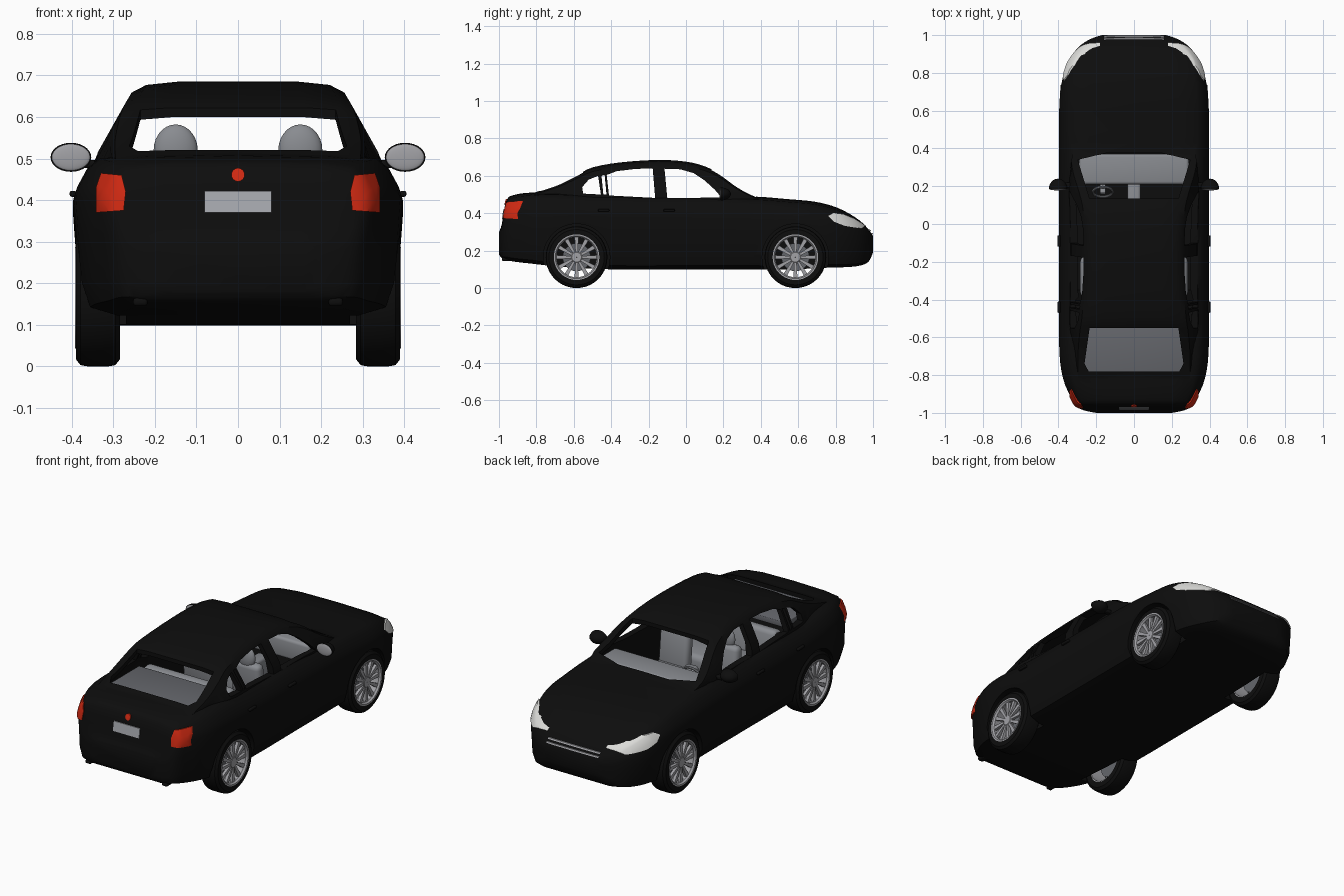
import bpy, bmesh, math
from mathutils import Matrix, Vector

cube = bpy.data.objects.get("Cube")
if cube:
    bpy.data.objects.remove(cube, do_unlink=True)
made = []


def material(name, rgb):
    m = bpy.data.materials.new(name)
    m.use_nodes = True
    m.diffuse_color = (*rgb, 1)
    m.node_tree.nodes["Principled BSDF"].inputs["Base Color"].default_value = (*rgb, 1)
    return m


BLACK = material("black paint", (.004, .004, .004))
SILVER = material("silver", (.36, .36, .38))
TRIM = material("interior grey", (.25, .26, .28))
SHELF = material("dark grey trim", (.13, .135, .15))
RED = material("lamp red", (.62, .022, .006))
LAMP = material("lamp white", (.7, .7, .68))
PLATE = material("plate grey", (.38, .39, .42))


def finish(name, bm, mat):
    bmesh.ops.recalc_face_normals(bm, faces=bm.faces[:])
    mesh = bpy.data.meshes.new(name)
    bm.to_mesh(mesh)
    bm.free()
    ob = bpy.data.objects.new(name, mesh)
    bpy.context.collection.objects.link(ob)
    if mat:
        mesh.materials.append(mat)
        made.append(ob)
    return ob


def loft(name, rings, mat=None):
    bm = bmesh.new()
    rows = [[bm.verts.new(p) for p in r] for r in rings]
    n = len(rows[0])
    for a, b in zip(rows, rows[1:]):
        for i in range(n):
            bm.faces.new((a[i], a[(i + 1) % n], b[(i + 1) % n], b[i]))
    bm.faces.new(rows[0])
    bm.faces.new(rows[-1])
    return finish(name, bm, mat)


def prism(name, polys, axis, lo, hi, mat=None):
    place = {"x": lambda p, d: (d, p[0], p[1]), "y": lambda p, d: (p[0], d, p[1]),
             "z": lambda p, d: (p[0], p[1], d)}[axis]
    bm = bmesh.new()
    for poly in polys:
        a, b = ([bm.verts.new(place(p, d)) for p in poly] for d in (lo, hi))
        bm.faces.new(a)
        bm.faces.new(b)
        for i in range(len(a)):
            j = (i + 1) % len(a)
            bm.faces.new((a[i], a[j], b[j], b[i]))
    return finish(name, bm, mat)


def lathe(name, profile, centre, side, mat, n=40):
    bm = bmesh.new()
    rows = []
    for k in range(n):
        a = math.tau * k / n
        rows.append([bm.verts.new((centre[0] + side * x, centre[1] + r * math.cos(a),
                                   centre[2] + r * math.sin(a))) for x, r in profile])
    for k in range(n):
        a, b = rows[k], rows[(k + 1) % n]
        for i in range(len(a)):
            j = (i + 1) % len(a)
            bm.faces.new((a[i], a[j], b[j], b[i]))
    return finish(name, bm, mat)


def box(name, centre, size, mat, bevel=.02, tilt=0):
    bm = bmesh.new()
    bmesh.ops.create_cube(bm, size=1, matrix=Matrix.Diagonal((*size, 1)))
    bmesh.ops.bevel(bm, geom=bm.edges[:], offset=bevel, segments=3, affect='EDGES', profile=.5)
    bm.transform(Matrix.Translation(centre) @ Matrix.Rotation(tilt, 4, 'X'))
    return finish(name, bm, mat)


def dome(name, centre, size, mat, flat_back=False):
    bm = bmesh.new()
    bmesh.ops.create_uvsphere(bm, u_segments=24, v_segments=14, radius=1)
    if flat_back:
        for v in bm.verts:
            v.co.y = max(v.co.y, 0)
    bm.transform(Matrix.Translation(centre) @ Matrix.Diagonal((*size, 1)))
    return finish(name, bm, mat)


def boolean(ob, tools, op):
    for t in tools:
        m = ob.modifiers.new("cut", 'BOOLEAN')
        m.operation, m.object, m.solver = op, t, 'EXACT'
    bpy.context.view_layer.update()
    dg = bpy.context.evaluated_depsgraph_get()
    mesh = bpy.data.meshes.new_from_object(ob.evaluated_get(dg))
    ob.modifiers.clear()
    ob.data = mesh
    for t in tools:
        bpy.data.objects.remove(t, do_unlink=True)
    return ob


def smooth(rows, steps=3):
    pts = [Vector(r) for r in rows]
    out = []
    for i in range(len(pts) - 1):
        p0, p1, p2, p3 = pts[max(i - 1, 0)], pts[i], pts[i + 1], pts[min(i + 2, len(pts) - 1)]
        for k in range(steps):
            t = k / steps
            out.append(p1 + (p2 - p0) * (t / 2) + (p0 * 2 - p1 * 5 + p2 * 4 - p3) * (t * t / 2)
                       + (p1 * 3 - p0 - p2 * 3 + p3) * (t ** 3 / 2))
    return out + [pts[-1]]


def ring(y, half):
    return [(x, y, z) for x, z in half] + [(-x, y, z) for x, z in reversed(half) if x > 0]


# Lower body: y, half width, underside, top
STATIONS = smooth([
    (-1, .2, .18, .30), (-.985, .27, .16, .34), (-.96, .31, .15, .47), (-.91, .338, .14, .50),
    (-.82, .375, .13, .511), (-.68, .395, .115, .515), (-.4, .397, .1, .5), (0, .397, .1, .497),
    (.35, .397, .1, .49), (.55, .397, .1, .475), (.68, .392, .105, .463), (.78, .376, .11, .44),
    (.86, .348, .112, .405), (.93, .3, .12, .36), (.975, .24, .14, .315), (1, .17, .19, .28)])
SECTION = [(.75, 0), (.92, .05), (.97, .2), (.985, .5), (1, .72), (.975, .8), (.92, .9),
           (.85, .96), (.6, .99), (0, 1)]


def body_loft(name, grow, mat):
    return loft(name, [ring(y * (1 + grow), [(fx * (w + grow), b - grow + fz * (t - b + 2 * grow))
                                             for fx, fz in SECTION])
                       for y, w, b, t in STATIONS], mat)


# Cabin: y, roof height, width factor
ROOF = smooth([(-.86, .495, .84), (-.78, .52, .87), (-.68, .555, .92), (-.58, .605, .97),
               (-.5, .645, 1), (-.35, .672, 1), (-.15, .685, 1), (0, .676, 1), (.1, .651, 1),
               (.18, .61, 1), (.27, .543, .98), (.36, .493, .95), (.45, .45, .9)])


def cabin_ring(y, top, s, base, inset):
    def w(z):
        return (.345 - .56 * max(z - .5, 0)) * s - inset
    zs = [(base + t * (top - base), cut) for t, cut in
          ((0, 0), (.4, 0), (.75, 0), (.9, 0), (.97, .025))]
    return ring(y, [(w(z) - c, z) for z, c in zs] + [(w(top) * .6, top), (0, top)])


car_body = body_loft("car_body", 0, BLACK)
cabin = loft("cabin", [cabin_ring(y, t, s, .42, 0) for y, t, s in ROOF])
boolean(car_body, [cabin], 'UNION')

# Hollow interior, wheel arches and open windows
cavity = loft("cavity", [cabin_ring(y, t - .022, s, .2 if -.38 < y < .28 else .38, .03)
                         for y, t, s in ROOF if -.785 < y < .365])
WHEEL_Y, WHEEL_Z = (-.585, .585), .165
circle = [(math.cos(math.tau * k / 48), math.sin(math.tau * k / 48)) for k in range(48)]
arches = [prism("arch", [[(y + .178 * c, WHEEL_Z + .178 * s) for c, s in circle]], "x",
                side * .27, side * .5) for y in WHEEL_Y for side in (-1, 1)]
quarter = [(-.55, .505), (-.555, .54), (-.52, .58), (-.47, .6), (-.455, .5)]
sliver = [(-.442, .5), (-.452, .6), (-.435, .605), (-.425, .5)]
rear_door = [(-.412, .495), (-.424, .605), (-.37, .625), (-.27, .637), (-.178, .64), (-.165, .482)]
front_door = [(-.1, .481), (-.115, .638), (-.03, .635), (.04, .615), (.1, .575), (.155, .525),
              (.19, .484)]
side_glass = prism("side_glass", [quarter, sliver, rear_door, front_door], "x", -.6, .6)
rear_glass = prism("rear_glass", [[(-.235, -.55), (.235, -.55), (.262, -.74), (.24, -.78),
                                   (-.24, -.78), (-.262, -.74)]], "z", .49, .8)
windscreen = prism("windscreen", [[(-.235, .135), (.235, .135), (.298, .34), (.15, .375),
                                   (-.15, .375), (-.298, .34)]], "z", .47, .8)
boolean(car_body, [cavity] + arches + [side_glass, rear_glass, windscreen], 'DIFFERENCE')


# Lamps and plates that follow the body skin
def panel(name, poly, axis, lo, hi, mat):
    return boolean(body_loft(name, .004, mat), [prism("slice", [poly], axis, lo, hi)], 'INTERSECT')


for side, tag in ((1, "left"), (-1, "right")):
    panel(tag + "_headlight", [(.76, .385), (.79, .402), (.84, .396), (.9, .372), (.96, .335),
                               (.94, .318), (.85, .332), (.79, .355)], "x", side * .18, side * .5, LAMP)
    panel(tag + "_tail_lamp", [(side * x, z) for x, z in
                               ((.275, .375), (.27, .42), (.28, .46), (.33, .465), (.342, .43),
                                (.342, .37))], "y", -1.1, -.855, RED)
panel("number_plate", [(-.08, .37), (.08, .37), (.08, .422), (-.08, .422)], "y", -1.1, -.93, PLATE)
panel("boot_button", [(.016 * c, .461 + .016 * s) for c, s in circle], "y", -1.1, -.92, RED)
for k, z in enumerate((.288, .306)):
    panel(f"grille_bar_{k}", [(-.16, z), (.16, z), (.16, z + .006), (-.16, z + .006)],
          "y", .93, 1.1, SILVER)

# Door handles, mirrors, exhausts
for side, tag in ((1, "left"), (-1, "right")):
    for k, y in enumerate((-.09, -.44)):
        box(f"{tag}_door_handle_{k}", (side * .397, y, .415), (.016, .06, .014), BLACK, .005)
    dome(tag + "_mirror_housing", (side * .402, .185, .503), (.049, .055, .035), BLACK, True)
    dome(tag + "_mirror_glass", (side * .402, .184, .503), (.046, .006, .032), SILVER)
    box(tag + "_mirror_arm", (side * .35, .205, .487), (.05, .03, .02), BLACK, .006)
    box(tag + "_exhaust", (side * .235, -.955, .155), (.035, .06, .02), BLACK, .008)

# Wheels
for y, end in zip(WHEEL_Y, ("rear", "front")):
    for side, tag in ((1, "left"), (-1, "right")):
        name, c = f"{end}_{tag}_", (side * .337, y, WHEEL_Z)
        lathe(name + "tyre", [(-.053, .118), (-.053, .148), (-.042, .162), (-.025, .165),
                              (.025, .165), (.042, .162), (.053, .148), (.053, .118)], c, side, BLACK)
        lathe(name + "rim", [(-.05, .112), (-.05, .12), (.055, .122), (.055, .114), (.045, .107)],
              c, side, SILVER)
        lathe(name + "hub", [(.02, .001), (.02, .034), (.042, .034), (.048, .026), (.048, .001)],
              c, side, SILVER)
        lathe(name + "brake_disc", [(-.01, .001), (-.01, .075), (0, .075), (0, .001)], c, side, SHELF)
        spokes = []
        for k in range(12):
            a = math.tau * k / 12
            u, v = (math.cos(a), math.sin(a)), (-math.sin(a), math.cos(a))
            spokes.append([(y + u[0] * r + v[0] * w, WHEEL_Z + u[1] * r + v[1] * w)
                           for r, w in ((.025, -.006), (.112, -.011), (.112, .011), (.025, .006))])
        prism(name + "spokes", spokes, "x", side * (.337 + .03), side * (.337 + .046), SILVER)

# Interior
for side, tag in ((1, "left"), (-1, "right")):
    x = side * .15
    box(tag + "_seat_cushion", (x, -.01, .27), (.19, .22, .09), TRIM, .025)
    box(tag + "_seat_back", (x, -.125, .38), (.18, .06, .23), TRIM, .025, .1)
    dome(tag + "_headrest", (x, -.14, .52), (.053, .024, .062), TRIM)
box("rear_bench", (0, -.28, .29), (.57, .22, .12), TRIM, .03)
box("rear_bench_back", (0, -.42, .38), (.54, .07, .2), TRIM, .025, .15)
box("parcel_shelf", (0, -.64, .482), (.525, .29, .03), SHELF, .004)
box("dashboard", (0, .29, .43), (.58, .16, .11), TRIM, .015)
box("centre_console", (0, .08, .29), (.07, .3, .14), TRIM, .015)
wheel = lathe("steering_wheel", [(.007 * c, .052 + .007 * s) for c, s in circle[::6]],
              (0, 0, 0), 1, TRIM, 28)
wheel.rotation_euler = (0, math.radians(30), math.radians(90))
wheel.location = (-.165, .17, .44)
box("steering_column", (-.165, .2, .43), (.03, .09, .03), TRIM, .006, -.5)

# Smooth shading with sharp edges kept
bpy.ops.object.select_all(action='DESELECT')
for ob in made:
    ob.select_set(True)
bpy.context.view_layer.objects.active = car_body
bpy.ops.object.shade_smooth_by_angle(angle=math.radians(35))
